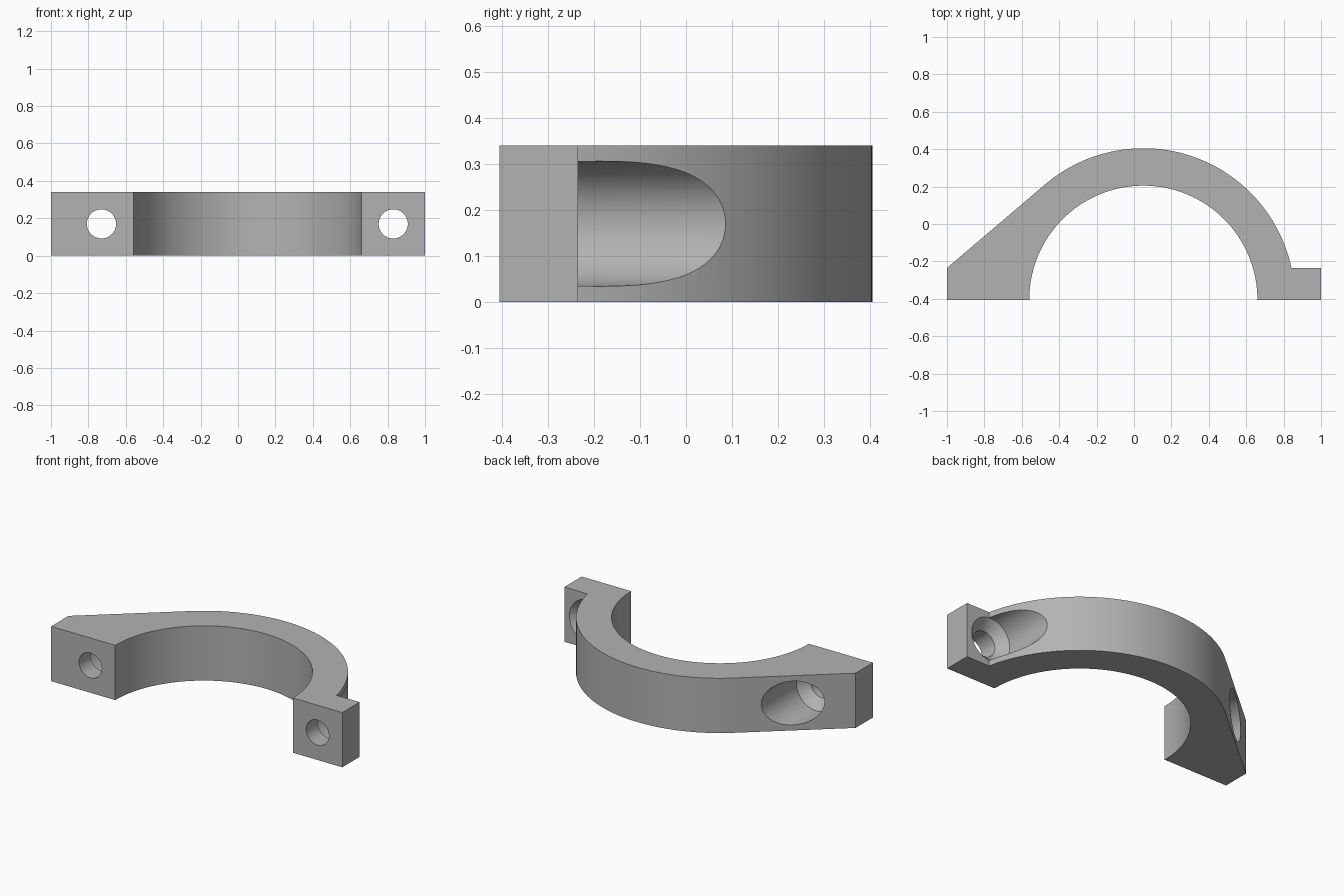
import bpy, bmesh, math

if "Cube" in bpy.data.objects:
    bpy.data.objects.remove(bpy.data.objects["Cube"], do_unlink=True)

CX, FRONT, BACK = 0.05, -0.405, -0.235   # arc centre x, flange front and back
R_IN, R_OUT, HEIGHT = 0.61, 0.81, 0.34

metal = bpy.data.materials.new("grey_metal")
metal.use_nodes = True
GREY = (0.45, 0.45, 0.45, 1)
metal.diffuse_color = GREY
metal.node_tree.nodes["Principled BSDF"].inputs["Base Color"].default_value = GREY


def arc(radius, start, end, steps):
    angles = [start + (end - start) * i / steps for i in range(steps + 1)]
    return [(CX + radius * math.cos(a), FRONT + radius * math.sin(a)) for a in angles]


def add_object(name, bm):
    bmesh.ops.recalc_face_normals(bm, faces=bm.faces)
    mesh = bpy.data.meshes.new(name)
    bm.to_mesh(mesh)
    bm.free()
    mesh.materials.append(metal)
    obj = bpy.data.objects.new(name, mesh)
    bpy.context.collection.objects.link(obj)
    return obj


def bolt_cutter(name, x):
    """Bolt hole, conical seat and head clearance turned around the y axis."""
    bm = bmesh.new()
    sides, rings = 64, []
    for y, r in [(-0.6, 0.078), (-0.293, 0.078), (BACK, 0.136), (0.6, 0.136)]:
        turns = [2 * math.pi * i / sides for i in range(sides)]
        rings.append([bm.verts.new((x + r * math.cos(t), y, HEIGHT / 2 + r * math.sin(t)))
                      for t in turns])
    for a, b in zip(rings, rings[1:]):
        for i in range(sides):
            j = (i + 1) % sides
            bm.faces.new((a[i], a[j], b[j], b[i]))
    bm.faces.new(rings[0])
    bm.faces.new(rings[-1])
    return add_object(name, bm)


# Clamp outline: outer arc from the right flange to the tangent of the sloped arm
rise = BACK - FRONT
start = math.asin(rise / R_OUT)
dx = -1 - CX
tangent = math.atan2(rise, dx) - math.acos(R_OUT / math.hypot(dx, rise))
outline = [(1, FRONT), (1, BACK)] + arc(R_OUT, start, tangent, 64)
outline += [(-1, BACK), (-1, FRONT)] + arc(R_IN, math.pi, 0, 80)

bm = bmesh.new()
base = bm.faces.new([bm.verts.new((x, y, 0)) for x, y in outline])
top = bmesh.ops.extrude_face_region(bm, geom=[base])["geom"]
bmesh.ops.translate(bm, vec=(0, 0, HEIGHT),
                    verts=[v for v in top if isinstance(v, bmesh.types.BMVert)])
clamp = add_object("half_clamp", bm)

# Cut both bolt holes
cutters = [bolt_cutter("right_bolt_cutter", -0.73), bolt_cutter("left_bolt_cutter", 0.83)]
for cutter in cutters:
    mod = clamp.modifiers.new(cutter.name, 'BOOLEAN')
    mod.operation, mod.solver, mod.object = 'DIFFERENCE', 'EXACT', cutter

bpy.ops.object.select_all(action='DESELECT')
clamp.select_set(True)
bpy.context.view_layer.objects.active = clamp
for cutter in cutters:
    bpy.ops.object.modifier_apply(modifier=cutter.name)
    bpy.data.objects.remove(cutter, do_unlink=True)
bpy.ops.object.shade_smooth_by_angle(angle=math.radians(25))
